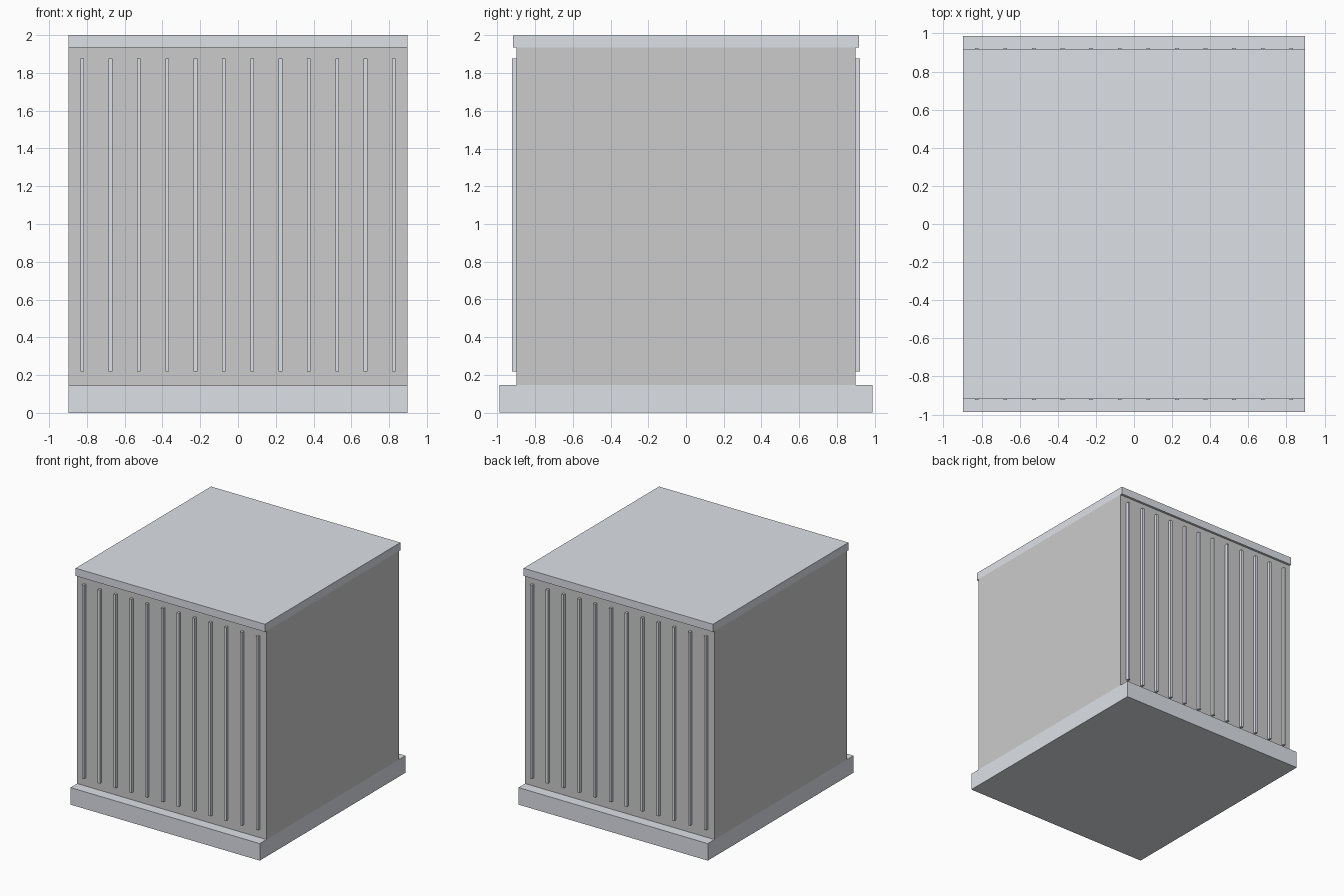
import bpy

if "Cube" in bpy.data.objects:
    bpy.data.objects.remove(bpy.data.objects["Cube"])

# Slightly blue grey for the trim parts
trim = bpy.data.materials.new("trim_grey")
trim.diffuse_color = (0.72, 0.75, 0.80, 1)
trim.use_nodes = True
trim.node_tree.nodes["Principled BSDF"].inputs["Base Color"].default_value = trim.diffuse_color


def box(name, x, y, z, mat=None):
    """Axis-aligned box from (min, max) ranges."""
    bpy.ops.mesh.primitive_cube_add(
        size=1, location=[(a + b) / 2 for a, b in (x, y, z)])
    ob = bpy.context.object
    ob.name = name
    ob.scale = [b - a for a, b in (x, y, z)]
    bpy.ops.object.transform_apply(location=False, rotation=False, scale=True)
    if mat:
        ob.data.materials.append(mat)
    return ob


W = 0.898  # half width shared by all main parts

# Plinth, main block and top cap
box("base", (-W, W), (-0.987, 0.987), (0, 0.146), trim)
box("body", (-W, W), (-0.897, 0.897), (0.146, 1.934))
box("cap", (-W, W), (-0.917, 0.917), (1.934, 2.0), trim)

# Twelve vertical ribs on the front and back faces
for side, y in (("front", (-0.923, -0.897)), ("back", (0.897, 0.923))):
    for i in range(12):
        cx = -0.825 + 0.15 * i
        box(f"{side}_rib_{i + 1}", (cx - 0.01, cx + 0.01), y, (0.218, 1.877), trim)
